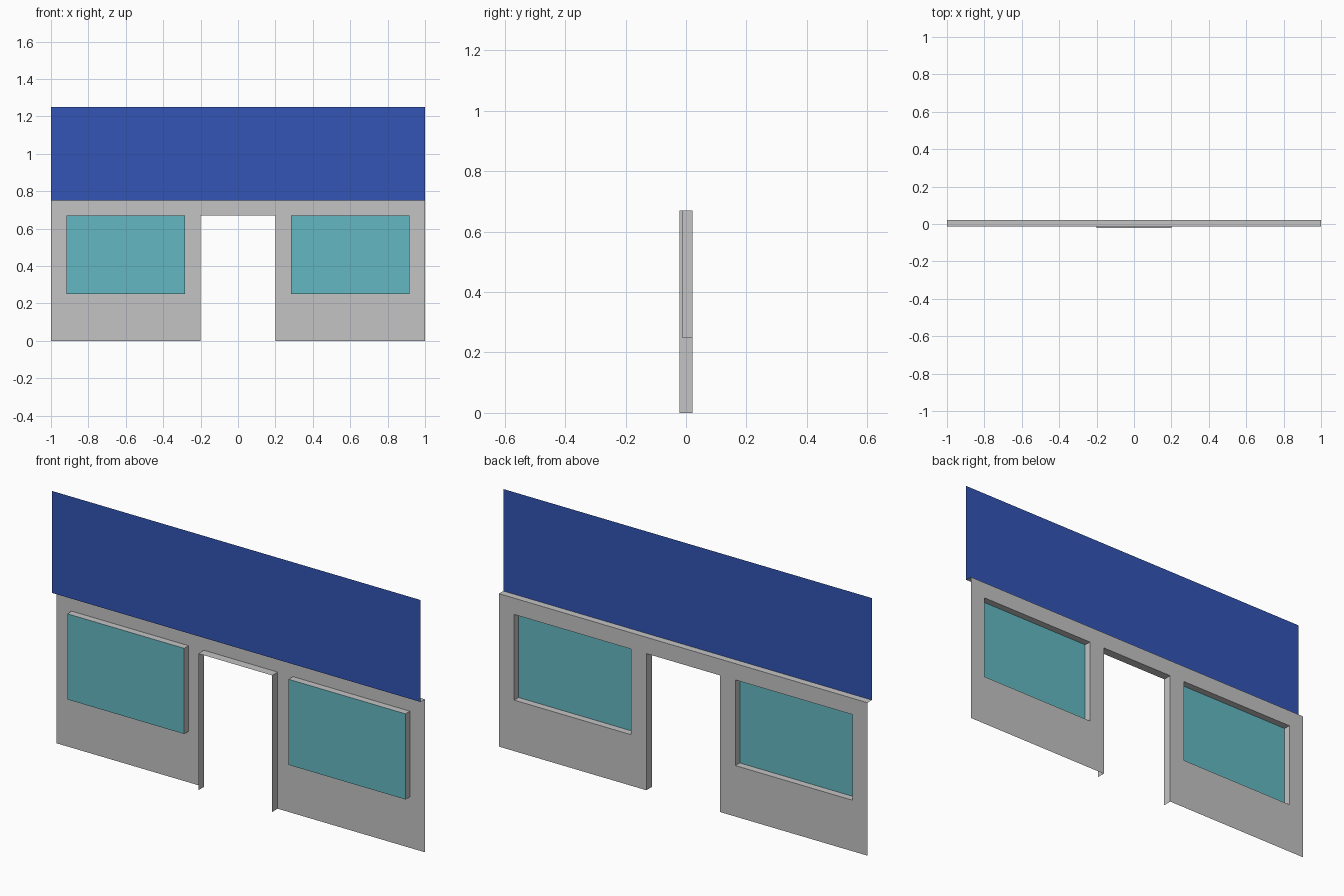
import bpy
import bmesh

if "Cube" in bpy.data.objects:
    bpy.data.objects.remove(bpy.data.objects["Cube"])

# Main measurements
BACK, FRONT, DOOR_FRONT = 0.0215, -0.0125, -0.0215
WALL_TOP, SIGN_TOP = 0.75, 1.25
DOOR_X, OPEN_TOP = 0.2, 0.67
WIN_X0, WIN_X1, WIN_Z = 0.283, 0.917, 0.25


def material(name, rgb):
    mat = bpy.data.materials.new(name)
    linear = [((c / 255 + 0.055) / 1.055) ** 2.4 for c in rgb]
    mat.diffuse_color = (*linear, 1)
    mat.use_nodes = True
    mat.node_tree.nodes["Principled BSDF"].inputs["Base Color"].default_value = mat.diffuse_color
    return mat


GREY = material("wall grey", (196, 196, 196))
BLUE = material("sign blue", (50, 85, 182))
TEAL = material("glass teal", (99, 185, 194))


def sheet_object(name, quads, mat):
    """Thin sheet part made of quads, with shared corners welded."""
    bm = bmesh.new()
    for quad in quads:
        bm.faces.new([bm.verts.new(p) for p in quad])
    bmesh.ops.remove_doubles(bm, verts=bm.verts, dist=1e-5)
    mesh = bpy.data.meshes.new(name)
    bm.to_mesh(mesh)
    bm.free()
    mesh.materials.append(mat)
    obj = bpy.data.objects.new(name, mesh)
    bpy.context.collection.objects.link(obj)
    return obj


def upright(x0, x1, z0, z1, y):
    """Quad facing the front."""
    return [(x0, y, z0), (x1, y, z0), (x1, y, z1), (x0, y, z1)]


def level(x0, x1, y0, y1, z):
    """Quad facing up."""
    return [(x0, y0, z), (x1, y0, z), (x1, y1, z), (x0, y1, z)]


def side(x, y0, y1, z0, z1):
    """Quad facing right."""
    return [(x, y0, z0), (x, y1, z0), (x, y1, z1), (x, y0, z1)]


# Wall sheet with a doorway and two window openings
xs = [-1, -WIN_X1, -WIN_X0, -DOOR_X, DOOR_X, WIN_X0, WIN_X1, 1]
zs = [0, WIN_Z, OPEN_TOP, WALL_TOP]
cells = []
for x0, x1 in zip(xs, xs[1:]):
    for z0, z1 in zip(zs, zs[1:]):
        cx = abs(x0 + x1) / 2
        in_door = cx < DOOR_X and z0 < OPEN_TOP
        in_window = WIN_X0 < cx < WIN_X1 and z0 == WIN_Z
        if not (in_door or in_window):
            cells.append(upright(x0, x1, z0, z1, BACK))
sheet_object("wall", cells, GREY)

# Ledge on top of the wall and the sign board in front of it
sheet_object("ledge", [level(-1, 1, FRONT, BACK, WALL_TOP)], GREY)
sheet_object("sign_board", [upright(-1, 1, WALL_TOP, SIGN_TOP, FRONT)], BLUE)

# Door lining projecting to the front
sheet_object("door_lining", [
    side(-DOOR_X, DOOR_FRONT, BACK, 0, OPEN_TOP),
    side(DOOR_X, DOOR_FRONT, BACK, 0, OPEN_TOP),
    level(-DOOR_X, DOOR_X, DOOR_FRONT, BACK, OPEN_TOP),
], GREY)

# Projecting window boxes, open at the back, with glass in front
for label, x0, x1 in (("left", -WIN_X1, -WIN_X0), ("right", WIN_X0, WIN_X1)):
    sheet_object(label + "_window_frame", [
        side(x0, FRONT, BACK, WIN_Z, OPEN_TOP)[::-1],
        side(x1, FRONT, BACK, WIN_Z, OPEN_TOP),
        level(x0, x1, FRONT, BACK, WIN_Z)[::-1],
        level(x0, x1, FRONT, BACK, OPEN_TOP),
    ], GREY)
    sheet_object(label + "_window_glass",
                 [upright(x0, x1, WIN_Z, OPEN_TOP, FRONT)], TEAL)
